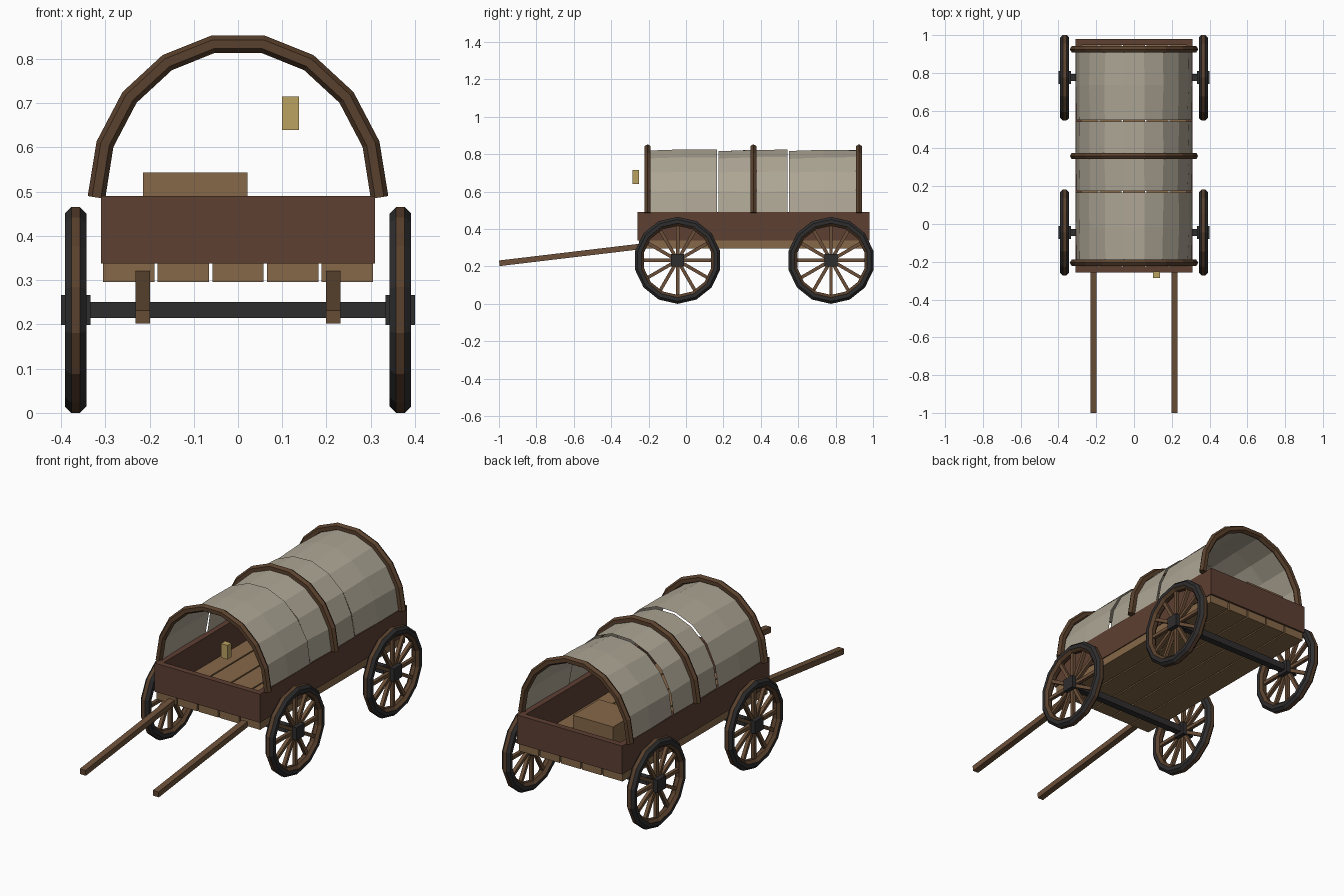
import bpy, bmesh, random
from math import sin, cos, pi, radians, atan2, hypot
from mathutils import Matrix, Vector

if "Cube" in bpy.data.objects:
    bpy.data.objects.remove(bpy.data.objects["Cube"])

random.seed(4)


def material(name, r, g, b):
    m = bpy.data.materials.new(name)
    m.diffuse_color = (r, g, b, 1)
    m.use_nodes = True
    m.node_tree.nodes["Principled BSDF"].inputs["Base Color"].default_value = m.diffuse_color
    return m


BOARD = material("red_brown_wood", 0.11, 0.05, 0.032)
PLANK = material("pale_wood", 0.24, 0.14, 0.065)
HOOP = material("dark_wood", 0.10, 0.052, 0.026)
SPOKE = material("spoke_wood", 0.15, 0.08, 0.04)
IRON = material("iron", 0.028, 0.026, 0.026)
CLOTH = material("canvas", 0.42, 0.38, 0.30)
BRASS = material("brass", 0.50, 0.36, 0.12)


def finish(name, bm, *mats):
    bmesh.ops.recalc_face_normals(bm, faces=bm.faces)
    me = bpy.data.meshes.new(name)
    bm.to_mesh(me)
    bm.free()
    for m in mats:
        me.materials.append(m)
    ob = bpy.data.objects.new(name, me)
    bpy.context.collection.objects.link(ob)
    return ob


def add_box(bm, center, size, rot=Matrix()):
    mat = Matrix.Translation(center) @ rot @ Matrix.Diagonal((*size, 1))
    return bmesh.ops.create_cube(bm, size=1, matrix=mat)


def box(name, mat, x, y, z):
    """Box from (min, max) ranges."""
    bm = bmesh.new()
    r = (x, y, z)
    add_box(bm, Vector([(a + b) / 2 for a, b in r]), [b - a for a, b in r])
    return finish(name, bm, mat)


def loft(bm, rings, closed_ring, closed_path=False):
    """Skin quads between successive rings of points."""
    vs = [[bm.verts.new(p) for p in ring] for ring in rings]
    n, k = len(vs), len(vs[0])
    faces = []
    for i in range(n if closed_path else n - 1):
        for j in range(k if closed_ring else k - 1):
            a, b, c = vs[i], vs[(i + 1) % n], (j + 1) % k
            faces.append((j, bm.faces.new((a[j], a[c], b[c], b[j]))))
    if closed_ring and not closed_path:
        bm.faces.new(vs[0])
        bm.faces.new(vs[-1])
    return faces


# wagon bed: floor planks and four boards
for i in range(5):
    cx = (i - 2) * 0.1235
    box(f"floor_plank_{i + 1}", PLANK, (cx - 0.058, cx + 0.058), (-0.25, 0.97), (0.296, 0.342))
T = 0.032
for side, s in (("left", -1), ("right", 1)):
    box(f"{side}_side_board", BOARD, sorted((s * 0.31, s * (0.31 - T))), (-0.258, 0.98), (0.338, 0.49))
box("front_board", BOARD, (-0.31 + T, 0.31 - T), (-0.258, -0.258 + T), (0.338, 0.49))
box("back_board", BOARD, (-0.31 + T, 0.31 - T), (0.98 - T, 0.98), (0.338, 0.49))

# cargo and lantern
box("crate", PLANK, (-0.215, 0.022), (0.70, 0.92), (0.342, 0.543))
box("lantern", BRASS, (0.10, 0.138), (-0.287, -0.252), (0.64, 0.715))

# pulling shafts
y0, z0, y1, z1 = -0.998, 0.217, -0.25, 0.306
for side, s in (("left", -1), ("right", 1)):
    bm = bmesh.new()
    add_box(bm, Vector((s * 0.215, (y0 + y1) / 2, (z0 + z1) / 2)),
            (0.033, hypot(y1 - y0, z1 - z0), 0.03),
            Matrix.Rotation(atan2(z1 - z0, y1 - y0), 4, 'X'))
    finish(f"{side}_shaft", bm, SPOKE)

# wheels and axles
WZ, RIM, TUBE = 0.2325, 0.2085, 0.026


def wheel(name, x, y):
    base = Vector((x, y, WZ))
    # rim: octagonal tube with iron flanks
    bm = bmesh.new()
    rings = []
    for i in range(14):
        a = 2 * pi * i / 14
        out = Vector((0, sin(a), cos(a)))
        ring = []
        for j in range(8):
            t = 2 * pi * (j + 0.5) / 8
            ring.append(base + out * (RIM + TUBE * cos(t)) + Vector((TUBE * sin(t), 0, 0)))
        rings.append(ring)
    for j, f in loft(bm, rings, True, True):
        f.material_index = 1 if j in (0, 1, 5, 6) else 0
    finish(name + "_rim", bm, HOOP, IRON)
    # spokes
    bm = bmesh.new()
    for i in range(12):
        rot = Matrix.Rotation(i * pi / 6, 4, 'X')
        add_box(bm, base + rot @ Vector((0, 0, 0.11)), (0.018, 0.018, 0.17), rot)
    finish(name + "_spokes", bm, SPOKE)
    box(name + "_hub", IRON, (x - 0.033, x + 0.033), (y - 0.034, y + 0.034), (WZ - 0.034, WZ + 0.034))


for end, y in (("front", -0.045), ("back", 0.775)):
    for side, s in (("left", -1), ("right", 1)):
        wheel(f"{end}_{side}_wheel", s * 0.367, y)
    box(f"{end}_axle", IRON, (-0.35, 0.35), (y - 0.018, y + 0.018), (WZ - 0.018, WZ + 0.018))


# canopy hoops
def arch(a, b, y):
    return [Vector((a * cos(radians(20 * i)), y, 0.487 + b * sin(radians(20 * i)))) for i in range(10)]


for n, y in enumerate((-0.205, 0.36, 0.925)):
    bm = bmesh.new()
    rings = []
    pts = arch(0.32, 0.352, y)
    for i, p in enumerate(pts):
        d = pts[min(i + 1, 9)] - pts[max(i - 1, 0)]
        out = Vector((d.z, 0, -d.x)).normalized()
        rings.append([p + out * 0.02 * cos(k * pi / 3) + Vector((0, 0.019 * sin(k * pi / 3), 0))
                      for k in range(6)])
    loft(bm, rings, True)
    finish(f"canopy_hoop_{n + 1}", bm, HOOP)

# canvas cover in three slightly rumpled panels
for n in range(3):
    start = -0.205 + n * 0.3767
    bm = bmesh.new()
    rings = []
    for dy, s in ((0.003, 0.982), (0.187, 1.0), (0.372, 0.997)):
        ring = arch(0.309 * s, 0.342 * s, start + dy)
        for p in ring[1:-1]:
            p += Vector((random.uniform(-1, 1), 0, random.uniform(-1, 1))) * 0.003
        rings.append(ring)
    loft(bm, rings, False)
    finish(f"canvas_panel_{n + 1}", bm, CLOTH)
